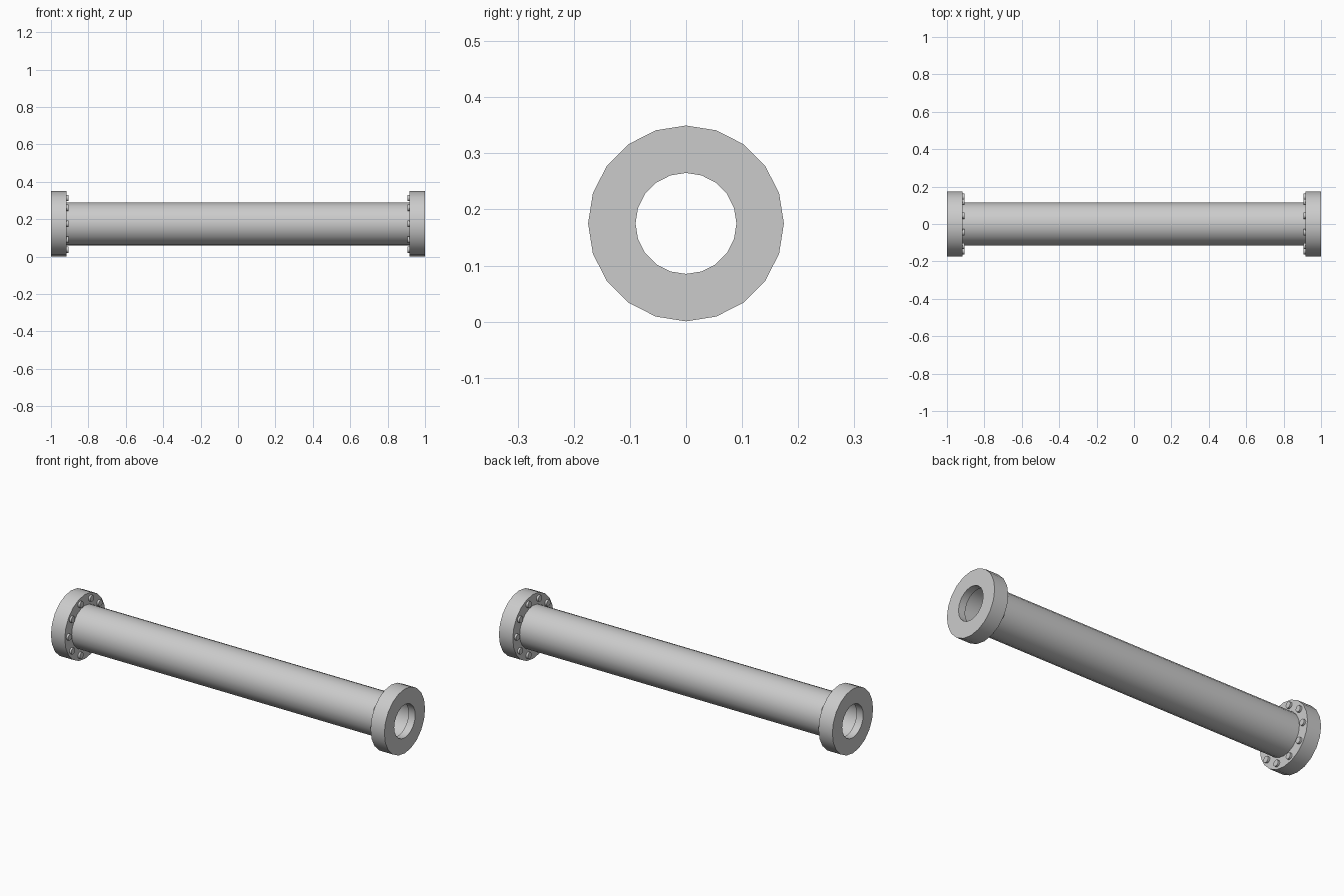
import bpy
import bmesh
from math import cos, sin, pi, radians
from mathutils import Matrix, Vector

if "Cube" in bpy.data.objects:
    bpy.data.objects.remove(bpy.data.objects["Cube"])

SIDES = 20
AXIS_Z = 0.175


def finish(name, bm):
    bmesh.ops.recalc_face_normals(bm, faces=bm.faces)
    mesh = bpy.data.meshes.new(name)
    bm.to_mesh(mesh)
    bm.free()
    obj = bpy.data.objects.new(name, mesh)
    bpy.context.collection.objects.link(obj)
    bpy.ops.object.select_all(action='DESELECT')
    obj.select_set(True)
    bpy.context.view_layer.objects.active = obj
    bpy.ops.object.shade_smooth_by_angle(angle=radians(35))
    return obj


def lathe(name, profile):
    """Turn a closed (x, radius) profile around the pipe axis."""
    bm = bmesh.new()
    rings = []
    for i in range(SIDES):
        a = 2 * pi * i / SIDES
        rings.append([bm.verts.new((x, r * sin(a), AXIS_Z + r * cos(a)))
                      for x, r in profile])
    n = len(profile)
    for i in range(SIDES):
        p, q = rings[i], rings[(i + 1) % SIDES]
        for j in range(n):
            k = (j + 1) % n
            bm.faces.new((p[j], p[k], q[k], q[j]))
    return finish(name, bm)


def bolts(name, side):
    """Ten bolt heads on the inner face of a flange."""
    bm = bmesh.new()
    turn = Matrix.Rotation(pi / 2, 4, 'Y')
    for i in range(10):
        a = 2 * pi * i / 10
        pos = Vector((side * 0.916, 0.145 * cos(a), AXIS_Z + 0.145 * sin(a)))
        bmesh.ops.create_cone(bm, cap_ends=True, segments=12, radius1=0.017,
                              radius2=0.017, depth=0.02,
                              matrix=Matrix.Translation(pos) @ turn)
    return finish(name, bm)


# Hollow tube, ending behind the inner lip of each flange
lathe("pipe", [(-0.96, 0.1), (-0.96, 0.115), (0.96, 0.115), (0.96, 0.1)])

# Flange collars with a narrower mouth, plus their bolts
flange = [(1.0, 0.09), (1.0, 0.1745), (0.917, 0.1745),
          (0.917, 0.115), (0.96, 0.115), (0.96, 0.09)]
for label, s in (("left", -1), ("right", 1)):
    lathe(label + "_flange", [(s * x, r) for x, r in flange])
    bolts(label + "_bolts", s)
